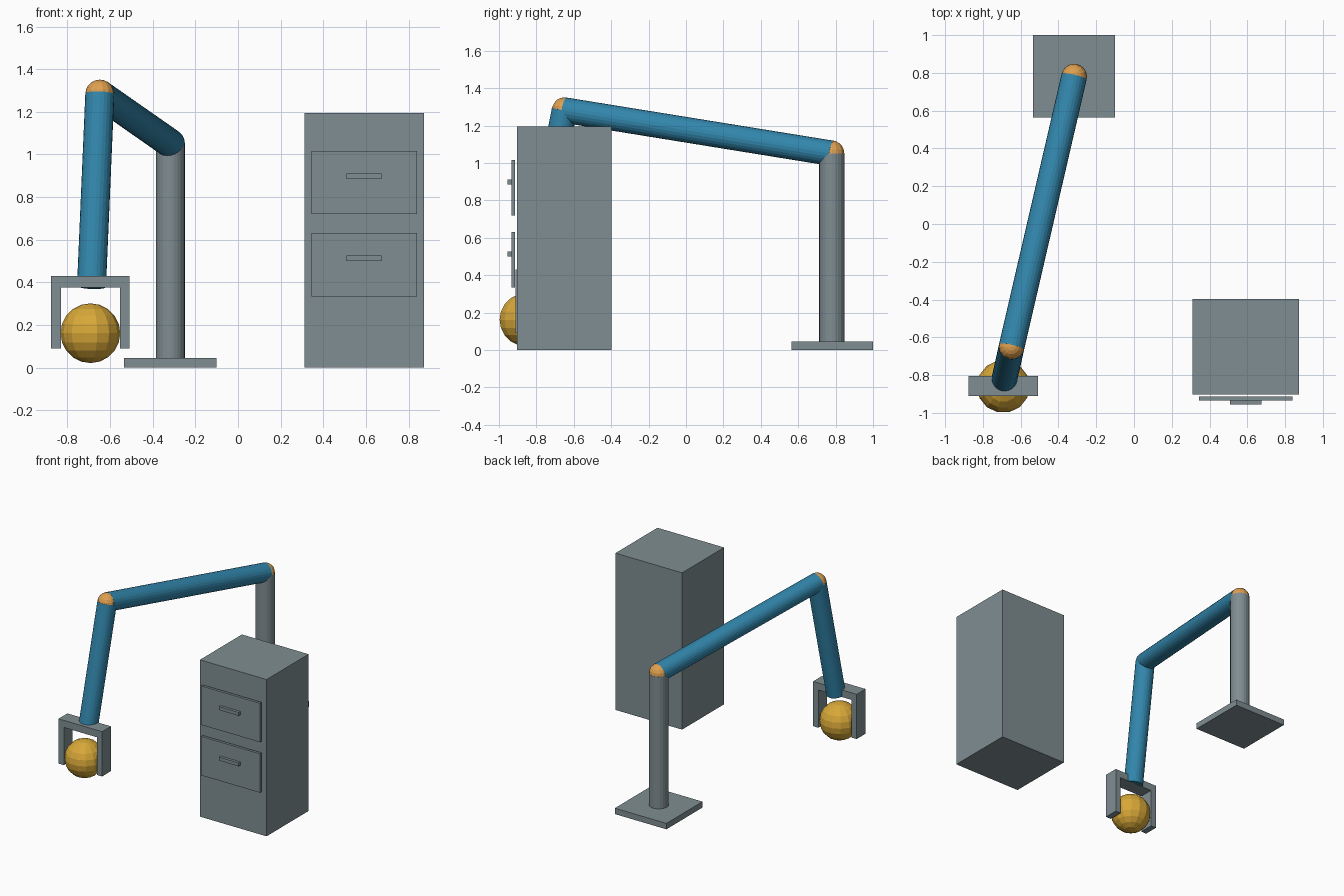
import bpy, math
from mathutils import Vector

if "Cube" in bpy.data.objects:
    bpy.data.objects.remove(bpy.data.objects["Cube"])


def material(name, r, g, b):
    lin = [((c / 255 + 0.055) / 1.055) ** 2.4 for c in (r, g, b)]
    m = bpy.data.materials.new(name)
    m.diffuse_color = (*lin, 1)
    m.use_nodes = True
    m.node_tree.nodes["Principled BSDF"].inputs["Base Color"].default_value = m.diffuse_color
    return m


GREY = material("steel grey", 127, 141, 146)
BLUE = material("arm blue", 50, 134, 172)
ORANGE = material("joint orange", 222, 160, 80)
GOLD = material("ball gold", 216, 168, 56)


def finish(name, mat):
    ob = bpy.context.object
    ob.name = name
    ob.data.materials.append(mat)
    return ob


def box(name, x, y, z, mat=GREY):
    """Box from its (min, max) range on each axis."""
    bpy.ops.mesh.primitive_cube_add(size=1, location=[sum(r) / 2 for r in (x, y, z)])
    ob = finish(name, mat)
    ob.scale = [r[1] - r[0] for r in (x, y, z)]
    bpy.ops.object.transform_apply(location=False, rotation=False, scale=True)
    return ob


def rod(name, a, b, radius, mat):
    a, b = Vector(a), Vector(b)
    d = b - a
    bpy.ops.mesh.primitive_cylinder_add(vertices=24, radius=radius, depth=d.length,
                                        location=(a + b) / 2,
                                        rotation=d.to_track_quat('Z', 'Y').to_euler())
    return finish(name, mat)


def ball(name, centre, radius, mat):
    bpy.ops.mesh.primitive_uv_sphere_add(segments=14, ring_count=10, radius=radius,
                                         location=centre, rotation=(0, 0, math.pi / 2))
    return finish(name, mat)


# Robot stand and arm
R = 0.068
shoulder = (-0.317, 0.78, 1.052)
elbow = (-0.648, -0.65, 1.283)
wrist = (-0.687, -0.825, 0.382)
box("base_plate", (-0.535, -0.10), (0.565, 1.0), (0, 0.045))
rod("column", (-0.317, 0.78, 0.02), shoulder, R, GREY)
rod("upper_arm", shoulder, elbow, R, BLUE)
rod("forearm", elbow, wrist, R, BLUE)
ball("shoulder_joint", shoulder, R, ORANGE)
ball("elbow_joint", elbow, R, ORANGE)

# Gripper and held ball
GX, GY = -0.692, (-0.911, -0.804)
box("gripper_bar", (GX - 0.184, GX + 0.184), GY, (0.377, 0.431))
for side, s in (("left", -1), ("right", 1)):
    xs = sorted((GX + s * 0.139, GX + s * 0.184))
    box(f"gripper_finger_{side}", xs, GY, (0.09, 0.40))
ball("held_ball", (GX, -0.86, 0.162), 0.14, GOLD)

# Cabinet with two drawers
box("cabinet", (0.311, 0.873), (-0.903, -0.397), (0, 1.195))
for name, z in (("lower", 0.335), ("upper", 0.72)):
    box(f"{name}_drawer", (0.344, 0.84), (-0.934, -0.914), (z, z + 0.297))
    box(f"{name}_handle", (0.508, 0.674), (-0.955, -0.934), (z + 0.165, z + 0.191))
